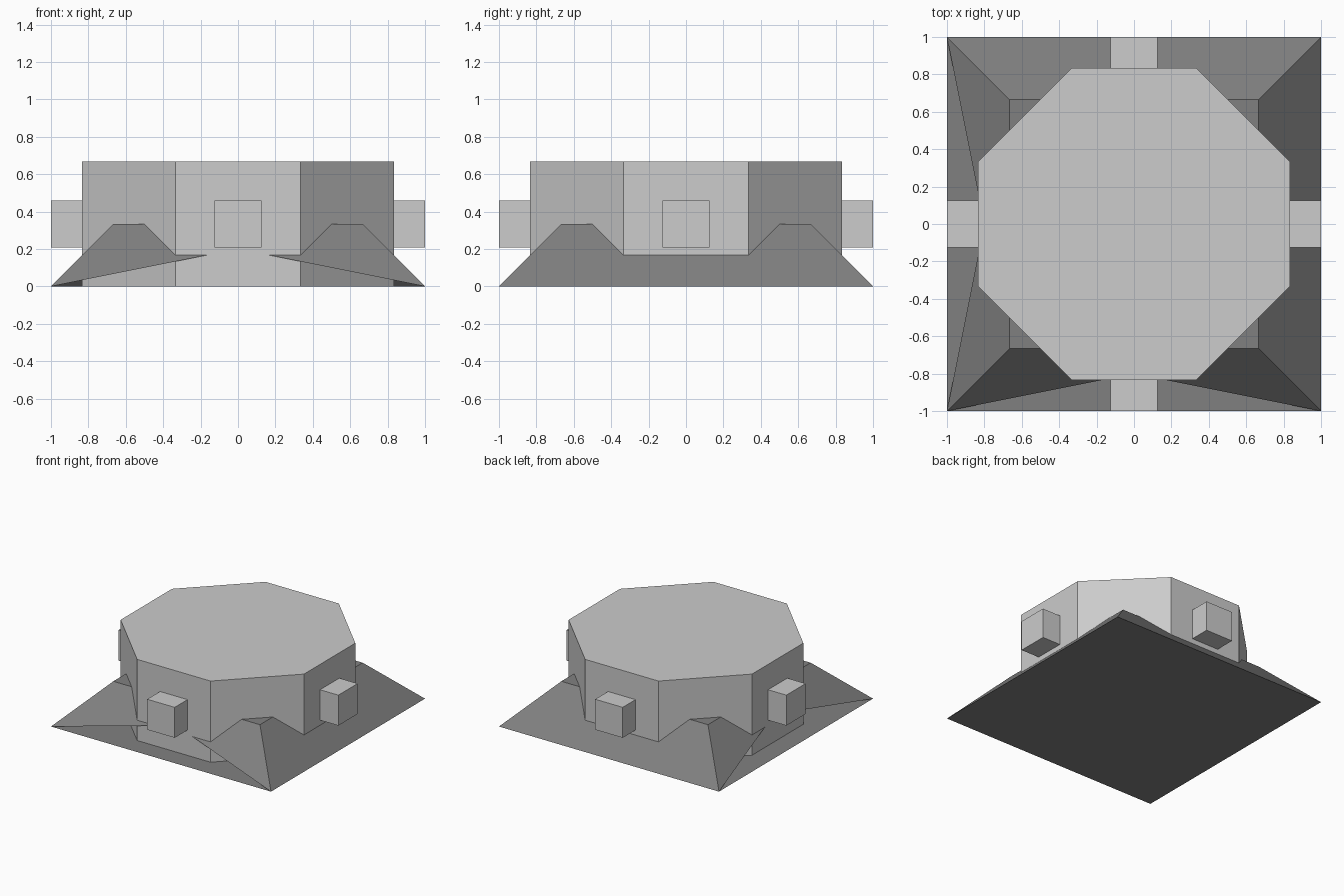
import bpy, bmesh, math
from mathutils import Matrix, Vector

cube = bpy.data.objects.get("Cube")
if cube:
    bpy.data.objects.remove(cube, do_unlink=True)


def make_material(name, value):
    mat = bpy.data.materials.new(name)
    mat.use_nodes = True
    colour = (value, value, value, 1)
    mat.diffuse_color = colour
    mat.node_tree.nodes["Principled BSDF"].inputs["Base Color"].default_value = colour
    return mat


def finish(name, bm, mat):
    bmesh.ops.recalc_face_normals(bm, faces=bm.faces)
    mesh = bpy.data.meshes.new(name)
    bm.to_mesh(mesh)
    bm.free()
    mesh.materials.append(mat)
    obj = bpy.data.objects.new(name, mesh)
    bpy.context.collection.objects.link(obj)
    return obj


light_grey = make_material("light grey", 0.604)
dark_grey = make_material("dark grey", 0.216)

# Sloped base: a square frustum whose front and right skirts are cut open in a low V
OUTER, INNER, RISE, NOTCH = 1.0, 2 / 3, 1 / 3, 0.2
corners = [(-1, -1), (1, -1), (1, 1), (-1, 1)]
bm = bmesh.new()
low = [bm.verts.new((x * OUTER, y * OUTER, 0)) for x, y in corners]
high = [bm.verts.new((x * INNER, y * INNER, RISE)) for x, y in corners]
bm.faces.new(low[::-1])
bm.faces.new(high)
peaks = {0: (0, NOTCH - 1, NOTCH), 3: (NOTCH - 1, 0, NOTCH)}
for i in range(4):
    j = (i + 1) % 4
    loop = [low[i], low[j], high[j], high[i]]
    if i in peaks:
        loop.insert(1, bm.verts.new(peaks[i]))
    bm.faces.new(loop)
finish("sloped_base", bm, dark_grey)

# Octagonal body with a flat lid, open underneath where it meets the base
LONG, SHORT, HEIGHT = 5 / 6, 1 / 3, 2 / 3
outline = []
for k in range(4):
    turn = Matrix.Rotation(math.radians(90 * k), 2)
    outline += [turn @ Vector((LONG, -SHORT)), turn @ Vector((LONG, SHORT))]
bm = bmesh.new()
bottom = [bm.verts.new((p.x, p.y, 0)) for p in outline]
top = [bm.verts.new((p.x, p.y, HEIGHT)) for p in outline]
bm.faces.new(top)
for i in range(8):
    j = (i + 1) % 8
    bm.faces.new((bottom[i], bottom[j], top[j], top[i]))
finish("octagonal_body", bm, light_grey)

# Square connector block on each of the four main sides
for name, x, y in (("front", 0, -1), ("back", 0, 1), ("left", 1, 0), ("right", -1, 0)):
    bm = bmesh.new()
    bmesh.ops.create_cube(bm, size=0.25, matrix=Matrix.Translation((x * 0.875, y * 0.875, 1 / 3)))
    finish(name + "_connector", bm, light_grey)
